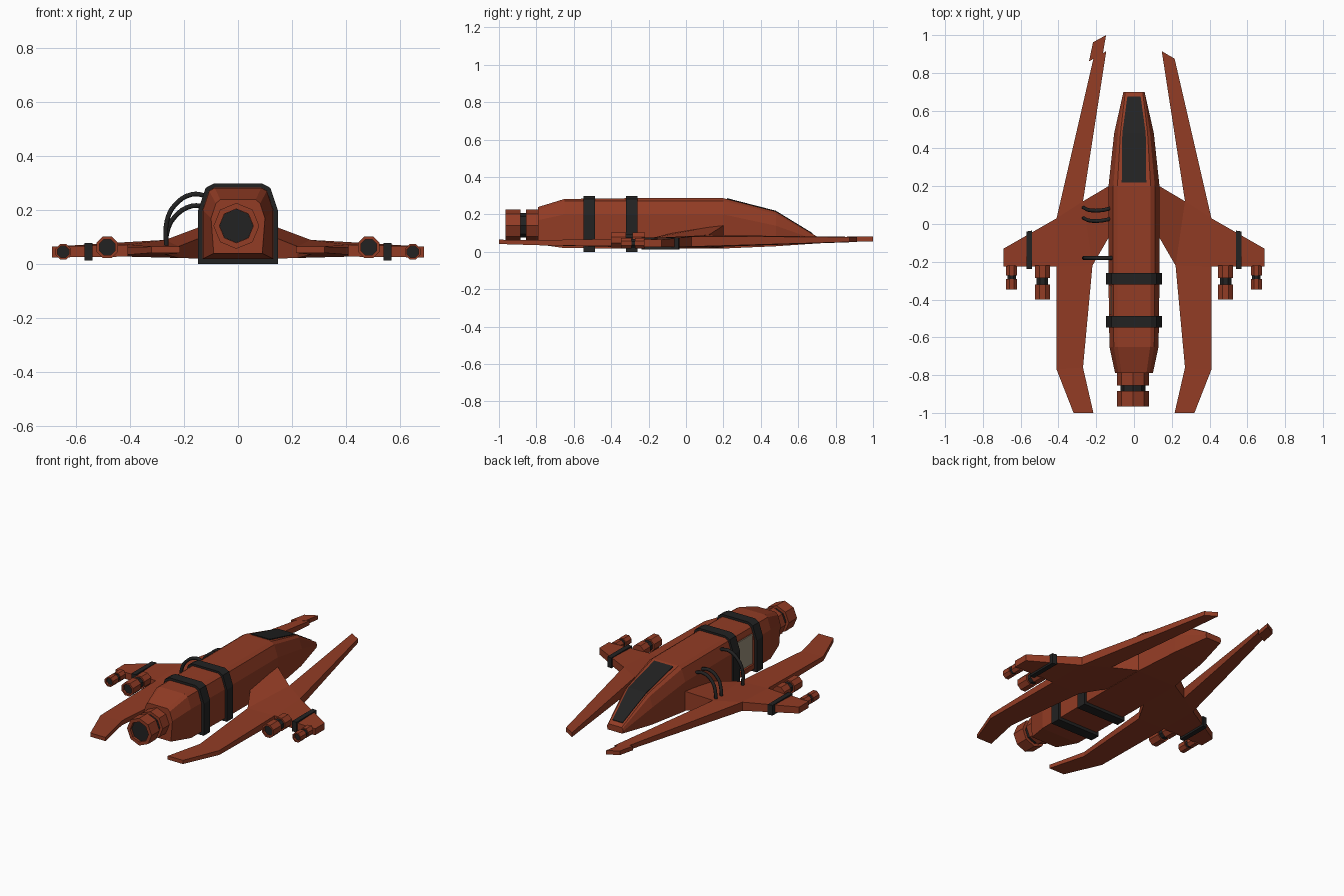
import bpy, bmesh, math

if "Cube" in bpy.data.objects:
    bpy.data.objects.remove(bpy.data.objects["Cube"])


def material(name, rgb):
    m = bpy.data.materials.new(name)
    m.diffuse_color = (*rgb, 1)
    m.use_nodes = True
    m.node_tree.nodes["Principled BSDF"].inputs["Base Color"].default_value = m.diffuse_color
    return m


RUST = material("rust_paint", (0.29, 0.045, 0.018))
DARK = material("dark_trim", (0.016, 0.016, 0.016))
BEIGE = material("beige_panel", (0.33, 0.28, 0.2))


def build(name, verts, faces, mat):
    bm = bmesh.new()
    vs = [bm.verts.new(v) for v in verts]
    for f in faces:
        bm.faces.new([vs[i] for i in f])
    bmesh.ops.recalc_face_normals(bm, faces=bm.faces)
    me = bpy.data.meshes.new(name)
    bm.to_mesh(me)
    bm.free()
    me.materials.append(mat)
    ob = bpy.data.objects.new(name, me)
    bpy.context.collection.objects.link(ob)
    return ob


def loft(name, rings, mat):
    """Skin equal-length rings and cap both ends."""
    n = len(rings[0])
    faces = [tuple(range(n)), tuple(range((len(rings) - 1) * n, len(rings) * n))]
    for r in range(len(rings) - 1):
        for i in range(n):
            j = (i + 1) % n
            faces.append((r * n + i, r * n + j, (r + 1) * n + j, (r + 1) * n + i))
    return build(name, [v for ring in rings for v in ring], faces, mat)


def plate(name, pts, polys, s=1):
    """Thick plate from (x, y, z_bottom, z_top) points and a polygon layout."""
    n = len(pts)
    verts = [(s * x, y, b) for x, y, b, t in pts] + [(s * x, y, t) for x, y, b, t in pts]
    faces = [tuple(p) for p in polys] + [tuple(i + n for i in p) for p in polys]
    edges = [(p[i], p[(i + 1) % len(p)]) for p in polys for i in range(len(p))]
    faces += [(a, b, b + n, a + n) for a, b in edges if (b, a) not in edges]
    return build(name, verts, faces, RUST)


def box(name, x0, x1, y0, y1, z0, z1, mat):
    return loft(name, [[(x0, y, z0), (x1, y, z0), (x1, y, z1), (x0, y, z1)]
                       for y in (y0, y1)], mat)


def hull_ring(y, *half):
    """Symmetric section from bottom to top half-profile (x, z)."""
    return [(x, y, z) for x, z in half] + [(-x, y, z) for x, z in reversed(half)]


def octagons(name, x, z, rings, mat, turn):
    def ring(y, r):
        return [(x + r * math.cos(turn + i * math.pi / 4), y,
                 z + r * math.sin(turn + i * math.pi / 4)) for i in range(8)]
    return loft(name, [ring(y, r) for y, r in rings], mat)


def engine(name, x, z, r, back, collar0, collar1, front, turn=0.0):
    octagons(name + "_mount", x, z, [(back, r), (collar0, r)], RUST, turn)
    octagons(name + "_collar", x, z, [(collar0 + .01, r * .78), (collar1 - .01, r * .78)], DARK, turn)
    octagons(name + "_nozzle", x, z, [(collar1, r), (front, r), (front, r * .74),
                                      (front + .02, r * .74)], RUST, turn)
    octagons(name + "_opening", x, z, [(front + .02, r * .735), (front + .014, r * .735)], DARK, turn)


# Fuselage
full = ((.135, .018), (.135, .2), (.11, .273), (.088, .287))
fuselage = loft("fuselage", [
    hull_ring(-.79, (.09, .04), (.1, .17), (.082, .225), (.066, .24)),
    hull_ring(-.65, (.13, .02), (.13, .2), (.107, .271), (.086, .283)),
    hull_ring(-.3, *full),
    hull_ring(.2, *full),
    hull_ring(.48, (.1, .03), (.105, .14), (.085, .203), (.072, .216)),
    hull_ring(.7, (.05, .045), (.056, .062), (.052, .076), (.046, .082))], RUST)

# Recessed side hatch between the bands
cutter = box("hatch_cutter", -.2, -.118, -.48, -.325, .05, .25, RUST)
cutter.hide_render = True
mod = fuselage.modifiers.new("hatch", "BOOLEAN")
mod.operation = "DIFFERENCE"
mod.object = cutter
mod.solver = "EXACT"
bpy.context.view_layer.objects.active = fuselage
bpy.ops.object.modifier_apply(modifier="hatch")
bpy.data.objects.remove(cutter)
box("side_hatch_panel", -.124, -.112, -.478, -.327, .052, .236, BEIGE)

# Bands around the fuselage
for name, y in (("rear_body_band", -.29), ("front_body_band", -.518)):
    loft(name, [hull_ring(yy, (.148, 0), (.148, .2), (.12, .283), (.09, .299))
                for yy in (y - .031, y + .031)], DARK)

# Cockpit glass following the sloped nose
glass = [(.22, .065, .283), (.48, .062, .216), (.675, .035, .0972)]
loft("cockpit_glass", [[(-w, y, z - .006), (w, y, z - .006), (w, y, z + .004), (-w, y, z + .004)]
                       for y, w, z in glass], DARK)

# Wings with forward and rear prongs
wing = [(.11, .215, .02, .15), (.27, .12, .025, .09), (.147, .915, .053, .08),
        (.215, .875, .053, .08), (.41, .03, .028, .082), (.69, -.13, .025, .065),
        (.69, -.225, .025, .065), (.41, -.225, .028, .072), (.41, -.77, .035, .063),
        (.32, -1, .042, .065), (.215, -1, .042, .065), (.27, -.76, .035, .063),
        (.22, -.22, .023, .066), (.11, -.03, .02, .11)]
layout = [(0, 1, 12, 13), (1, 2, 3, 4), (1, 4, 7, 12), (4, 5, 6, 7), (7, 8, 11, 12), (8, 9, 10, 11)]
for side, s in (("right", 1), ("left", -1)):
    plate(side + "_wing", wing, layout, s)
    # Wing band, following the leading edge
    loft(side + "_wing_band", [[(s * x, -.237, .014), (s * x, y, .014), (s * x, y, .078),
                                (s * x, -.237, .078)] for x, y in ((.54, -.035), (.57, -.04))], DARK)
    engine(side + "_inner_thruster", s * .485, .063, .043, -.22, -.285, -.32, -.4, math.pi / 8)
    engine(side + "_outer_thruster", s * .648, .046, .031, -.22, -.272, -.292, -.348, math.pi / 8)

# Longer tip on the left forward prong
plate("left_prong_tip", [(.165, .9, .054, .081), (.148, 1, .056, .081),
                         (.217, .962, .056, .081), (.238, .862, .054, .081)], [(0, 1, 2, 3)], -1)

# Main engine
engine("main_engine", -.006, .142, .085, -.78, -.855, -.885, -.965)

# Cables from the hull to the left wing
for name, y, bow, top in (("rear_cable", .085, -.012, .215), ("middle_cable", .03, -.012, .215),
                          ("front_cable", -.18, 0, .258)):
    c = bpy.data.curves.new(name, "CURVE")
    c.dimensions = "3D"
    c.bevel_depth = .01
    c.bevel_resolution = 1
    c.resolution_u = 4
    c.use_fill_caps = True
    path = [(-.115, y, top - .005), (-.17, y + bow, top + .001), (-.235, y + bow, top - .04),
            (-.264, y, top - .1), (-.266, y, .065)]
    sp = c.splines.new("BEZIER")
    sp.bezier_points.add(len(path) - 1)
    for p, co in zip(sp.bezier_points, path):
        p.co = co
        p.handle_left_type = p.handle_right_type = "AUTO"
    c.materials.append(DARK)
    bpy.context.collection.objects.link(bpy.data.objects.new(name, c))
